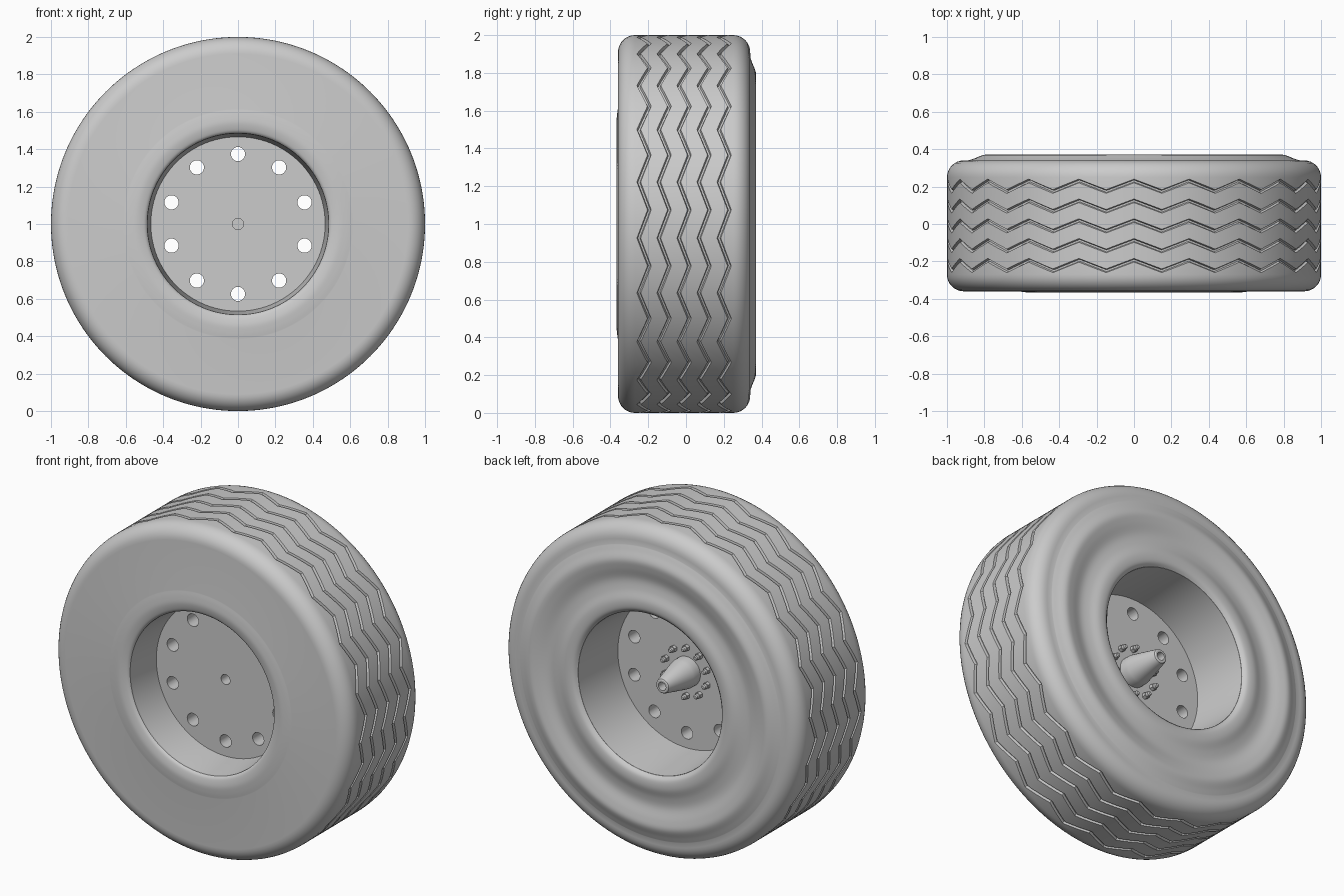
import bpy, bmesh, math
from mathutils import Matrix, Vector

cube = bpy.data.objects.get("Cube")
if cube:
    bpy.data.objects.remove(cube, do_unlink=True)

grey = bpy.data.materials.new("plain_grey")
grey.use_nodes = True
colour = (0.6, 0.6, 0.6, 1)
grey.diffuse_color = colour
grey.node_tree.nodes["Principled BSDF"].inputs["Base Color"].default_value = colour

PERIODS = 21      # zigzags around the tread
ZIG = 0.028       # half height of a zigzag


def finish(name, bm):
    bmesh.ops.remove_doubles(bm, verts=bm.verts, dist=1e-5)
    bmesh.ops.recalc_face_normals(bm, faces=bm.faces)
    mesh = bpy.data.meshes.new(name)
    bm.to_mesh(mesh)
    bm.free()
    mesh.materials.append(grey)
    obj = bpy.data.objects.new(name, mesh)
    bpy.context.collection.objects.link(obj)
    return obj


def smooth(obj, degrees=30):
    bpy.ops.object.select_all(action='DESELECT')
    obj.select_set(True)
    bpy.context.view_layer.objects.active = obj
    bpy.ops.object.shade_smooth_by_angle(angle=math.radians(degrees))


def revolve(bm, profile, segments, centre=(0, 1), closed=False):
    """Turn (radius, y, zigzag) points about a y axis through centre (x, z)."""
    rings = []
    for i in range(segments):
        a = math.tau * i / segments
        phase = (a / math.tau * PERIODS) % 1
        wave = ZIG * (4 * abs(phase - 0.5) - 1)
        rings.append([bm.verts.new((centre[0] + p[0] * math.sin(a),
                                    p[1] + (wave if len(p) > 2 else 0),
                                    centre[1] + p[0] * math.cos(a))) for p in profile])
    n = len(profile)
    for i in range(segments):
        r0, r1 = rings[i], rings[(i + 1) % segments]
        for j in range(n if closed else n - 1):
            k = (j + 1) % n
            bm.faces.new((r0[j], r0[k], r1[k], r1[j]))


def arc(r, y, radius, start, end, steps=8):
    angles = [math.radians(start + (end - start) * i / steps) for i in range(steps + 1)]
    return [(r + radius * math.cos(a), y + radius * math.sin(a)) for a in angles]


def spline(points, steps=5):
    """Smooth curve through the points."""
    p = [Vector(q) for q in [points[0]] + points + [points[-1]]]
    out = []
    for a, b, c, d in zip(p, p[1:], p[2:], p[3:]):
        for i in range(steps):
            t = i / steps
            out.append(tuple(0.5 * (2 * b + (c - a) * t + (2 * a - 5 * b + 4 * c - d) * t * t
                                    + (3 * b - a - 3 * c + d) * t ** 3)))
    return out + [points[-1]]


# Tyre: bead and front wall, zigzag grooved tread, dished back wall
front_bead = spline([(0.485, -0.345), (0.5, -0.358), (0.54, -0.367), (0.58, -0.365), (0.615, -0.36)])
shoulder_f = arc(0.91, -0.27, 0.09, -90, 0)
shoulder_b = arc(0.91, 0.25, 0.09, 0, 90)
back_wall = spline([(0.88, 0.341), (0.85, 0.352), (0.8, 0.37), (0.75, 0.364), (0.68, 0.347),
                    (0.62, 0.352), (0.56, 0.368), (0.51, 0.365), (0.485, 0.345)])
tread = []
for k in range(5):
    y = -0.222 + 0.106 * k
    tread += [(1, y - 0.01, 1), (0.985, y - 0.005, 1), (0.985, y + 0.005, 1), (1, y + 0.01, 1)]
bm = bmesh.new()
revolve(bm, front_bead + shoulder_f + tread + shoulder_b + back_wall, PERIODS * 8, closed=True)
smooth(finish("tyre", bm))

# Rim barrel, narrowing towards the disc
bm = bmesh.new()
revolve(bm, [(0.486, -0.345), (0.466, -0.12), (0.466, -0.01), (0.484, 0.345), (0.488, 0.345),
             (0.488, -0.345)], 96, closed=True)
smooth(finish("rim", bm))

# Wheel disc with hand holes and a blind centre hole
bm = bmesh.new()
revolve(bm, [(0, -0.12), (0.47, -0.12), (0.47, -0.01), (0, -0.01)], 96)
disc = finish("wheel_disc", bm)
bm = bmesh.new()
for i in range(10):
    a = math.tau * i / 10
    revolve(bm, [(0, -0.2), (0.038, -0.2), (0.038, 0.1), (0, 0.1)], 32,
            (0.374 * math.sin(a), 1 + 0.374 * math.cos(a)))
revolve(bm, [(0, -0.2), (0.03, -0.2), (0.03, -0.05), (0, -0.05)], 32)
cutter = finish("hole_cutter", bm)
cutter.hide_render = True
cut = disc.modifiers.new("holes", 'BOOLEAN')
cut.object = cutter
cut.solver = 'EXACT'
bpy.context.view_layer.objects.active = disc
bpy.ops.object.modifier_apply(modifier="holes")
bpy.data.objects.remove(cutter, do_unlink=True)
smooth(disc)

# Tapered axle stub with a bored, rounded tip
bm = bmesh.new()
revolve(bm, [(0, -0.02), (0.09, -0.02), (0.09, 0.03), (0.086, 0.05), (0.046, 0.215),
             (0.042, 0.226), (0.036, 0.23), (0.025, 0.23), (0.025, 0.17), (0, 0.17)], 48)
smooth(finish("axle_stub", bm))

# Ring of studs with nuts
bm = bmesh.new()
for i in range(10):
    a = math.tau * i / 10
    centre = (0.146 * math.sin(a), 1 + 0.146 * math.cos(a))
    revolve(bm, [(0, -0.02), (0.02, -0.02), (0.02, 0.012), (0, 0.012)], 6, centre)
    revolve(bm, [(0, 0), (0.014, 0), (0.014, 0.03), (0.009, 0.036), (0, 0.036)], 16, centre)
smooth(finish("wheel_studs", bm))
